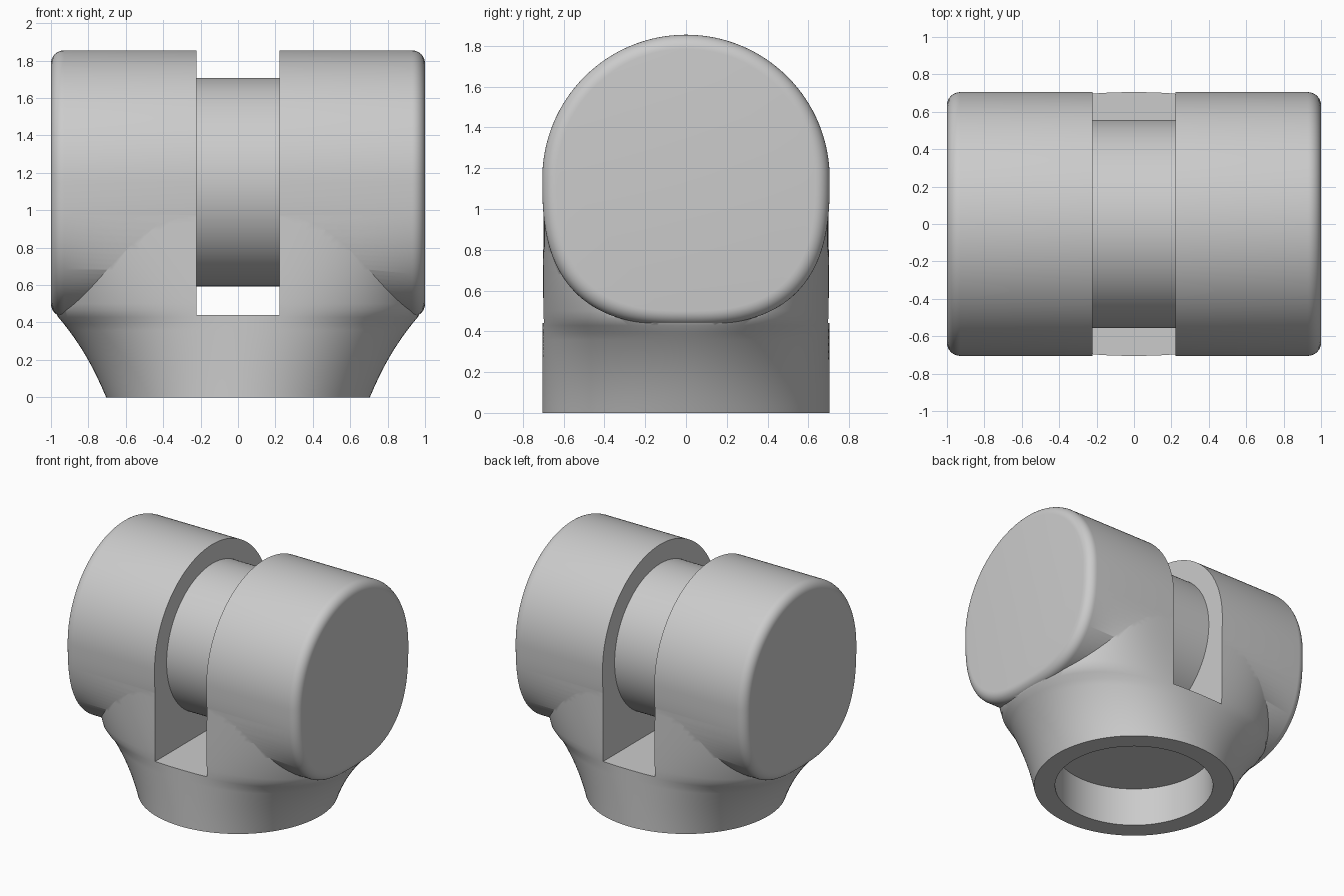
import bpy, bmesh, math

cube = bpy.data.objects.get("Cube")
if cube:
    bpy.data.objects.remove(cube, do_unlink=True)

R = 0.705          # outer radius of barrel and base
AXIS = 1.15        # height of the barrel axis
SLOT = 0.222       # half width of the slot
PIN = 0.557        # radius of the inner pin and the socket
SEG = 128

grey = bpy.data.materials.new("plain_grey")
grey.use_nodes = True
colour = (0.6, 0.6, 0.6, 1)
grey.diffuse_color = colour
grey.node_tree.nodes["Principled BSDF"].inputs["Base Color"].default_value = colour


def oval(a, b, n):
    """Outline of a superellipse with half sizes a, b and squareness n."""
    pts = []
    for i in range(SEG):
        t = 2 * math.pi * i / SEG
        c, s = math.cos(t), math.sin(t)
        pts.append((math.copysign(abs(c) ** (2 / n), c) * a,
                    math.copysign(abs(s) ** (2 / n), s) * b))
    return pts


def loft(name, rings):
    """Skin a stack of equal rings and cap both ends."""
    bm = bmesh.new()
    loops = [[bm.verts.new(p) for p in ring] for ring in rings]
    for lo, hi in zip(loops, loops[1:]):
        for i in range(SEG):
            j = (i + 1) % SEG
            bm.faces.new((lo[i], lo[j], hi[j], hi[i]))
    bm.faces.new(loops[0][::-1])
    bm.faces.new(loops[-1])
    bmesh.ops.recalc_face_normals(bm, faces=bm.faces)
    mesh = bpy.data.meshes.new(name)
    bm.to_mesh(mesh)
    bm.free()
    obj = bpy.data.objects.new(name, mesh)
    bpy.context.collection.objects.link(obj)
    mesh.materials.append(grey)
    return obj


def barrel_ring(x, inset):
    """Round above the axis, squarer below it."""
    r = R - inset
    upper, lower = oval(r, r, 2), oval(r, 0.72 - inset, 2.7)
    return [(x, *(u if u[1] >= 0 else l)) for u, l in zip(upper, lower)]


def lift(ring):
    return [(x, y, z + AXIS) for x, y, z in ring]


def boolean(target, tool, mode):
    mod = target.modifiers.new(mode.lower(), 'BOOLEAN')
    mod.object, mod.operation, mod.solver = tool, mode, 'EXACT'
    bpy.context.view_layer.objects.active = target
    bpy.ops.object.modifier_apply(modifier=mod.name)
    bpy.data.objects.remove(tool, do_unlink=True)


def smooth(obj):
    bpy.ops.object.select_all(action='DESELECT')
    obj.select_set(True)
    bpy.context.view_layer.objects.active = obj
    bpy.ops.object.shade_smooth_by_angle(angle=math.radians(32))


# Barrel with rounded ends
edge = 0.07
steps = [math.pi / 2 * k / 8 for k in range(9)]
end = [(1 - edge + edge * math.sin(t), edge * (1 - math.cos(t))) for t in steps]
stations = [(-x, d) for x, d in reversed(end)] + end
body = loft("hinge_body", [lift(barrel_ring(x, d)) for x, d in stations])

# Flared round base that blends into the barrel
levels = 28
rings = []
for k in range(levels + 1):
    z = k / levels
    t = min(z / 0.45, 1)
    half = R + 0.275 * (0.7 * t + 0.3 * t ** 2.5)
    if z > 0.45:
        half = 0.98 - 0.05 * (z - 0.45)
    n = 2 + 0.3 * t ** 2 + 3.2 * max(z - 0.4, 0)
    depth = R - 0.006 * max(z - 0.5, 0) / 0.5
    rings.append([(x, y, z) for x, y in oval(half, depth, n)])
boolean(body, loft("flared_base", rings), 'UNION')

# Slot through the middle
bpy.ops.mesh.primitive_cube_add(size=2, location=(0, 0, 1.44))
slot = bpy.context.object
slot.name = "slot_cutter"
slot.scale = (SLOT, 1, 1)
boolean(body, slot, 'DIFFERENCE')

# Round socket in the underside
socket = loft("socket_cutter", [[(x, y, z) for x, y in oval(PIN, PIN, 2)] for z in (-0.2, 0.295)])
boolean(body, socket, 'DIFFERENCE')
smooth(body)

# Pin joining the two halves
pin = loft("inner_pin", [lift([(x, y, z) for y, z in oval(PIN, PIN, 2)])
                         for x in (-SLOT - 0.01, SLOT + 0.01)])
smooth(pin)
